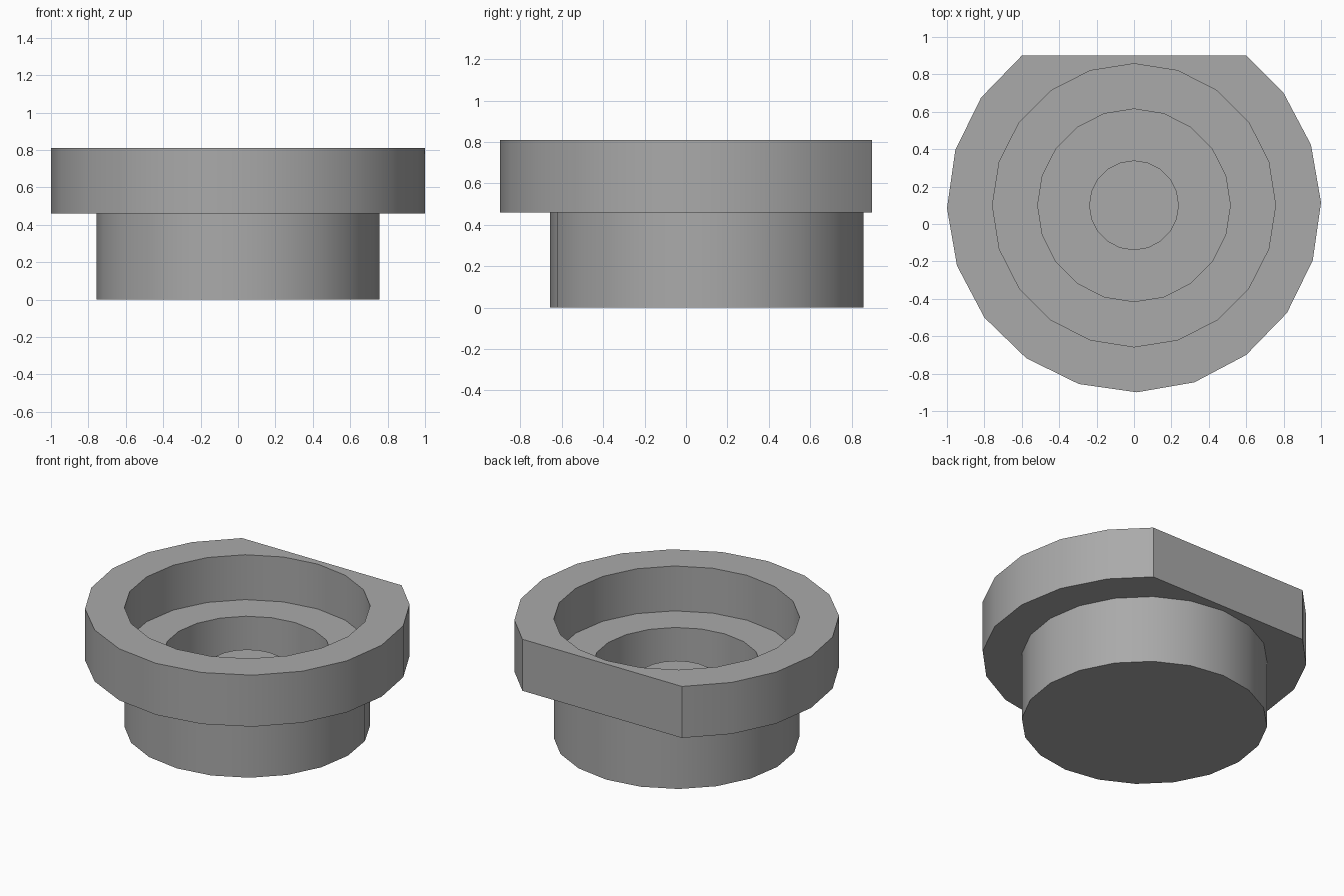
import bpy
import bmesh
from math import radians, sin, cos

old = bpy.data.objects.get("Cube")
if old:
    bpy.data.objects.remove(old, do_unlink=True)

SIDES = 20
STEP = 360 / SIDES
START = 126          # first corner, at the left end of the flat
CENTRE_Y = 0.10
FLAT = 0.80          # distance from the axis to the flat

grey = bpy.data.materials.new("plain grey")
grey.use_nodes = True
colour = (0.40, 0.40, 0.40, 1)
grey.diffuse_color = colour
grey.node_tree.nodes["Principled BSDF"].inputs["Base Color"].default_value = colour


def circle(radius):
    angles = [radians(START + STEP * i) for i in range(SIDES)]
    return [(radius * cos(a), CENTRE_Y + radius * sin(a)) for a in angles]


def flange_outline():
    # Round arc from one end of the flat to the other, then along the flat
    points = []
    for i in range(SIDES):
        angle = START + STEP * i
        if i < 16:
            angle += 0.87
        elif i == 16:
            angle -= 0.87
        a = radians(angle)
        r = 1.0 if i <= 16 else FLAT / sin(a)
        points.append((r * cos(a), CENTRE_Y + r * sin(a)))
    return points


body, hole, boss = circle(0.757), circle(0.515), circle(0.24)
flange = flange_outline()

# Cross-section from the underside, over the flange and down into the recess
sections = [
    (body, 0.0), (body, 0.46),
    (flange, 0.46), (flange, 0.81),
    (body, 0.81), (body, 0.505),
    (hole, 0.505), (hole, 0.15),
    (boss, 0.15), (boss, 0.407),
]

bm = bmesh.new()
rings = [[bm.verts.new((x, y, z)) for x, y in outline] for outline, z in sections]
for low, high in zip(rings, rings[1:]):
    for i in range(SIDES):
        j = (i + 1) % SIDES
        bm.faces.new((low[i], low[j], high[j], high[i]))
bm.faces.new(rings[0][::-1])
bm.faces.new(rings[-1])
bmesh.ops.recalc_face_normals(bm, faces=bm.faces)

mesh = bpy.data.meshes.new("flanged_cup")
bm.to_mesh(mesh)
bm.free()
mesh.materials.append(grey)
cup = bpy.data.objects.new("flanged_cup", mesh)
bpy.context.collection.objects.link(cup)

# Smooth round walls with crisp rims
bpy.ops.object.select_all(action="DESELECT")
cup.select_set(True)
bpy.context.view_layer.objects.active = cup
bpy.ops.object.shade_smooth_by_angle(angle=radians(30))
